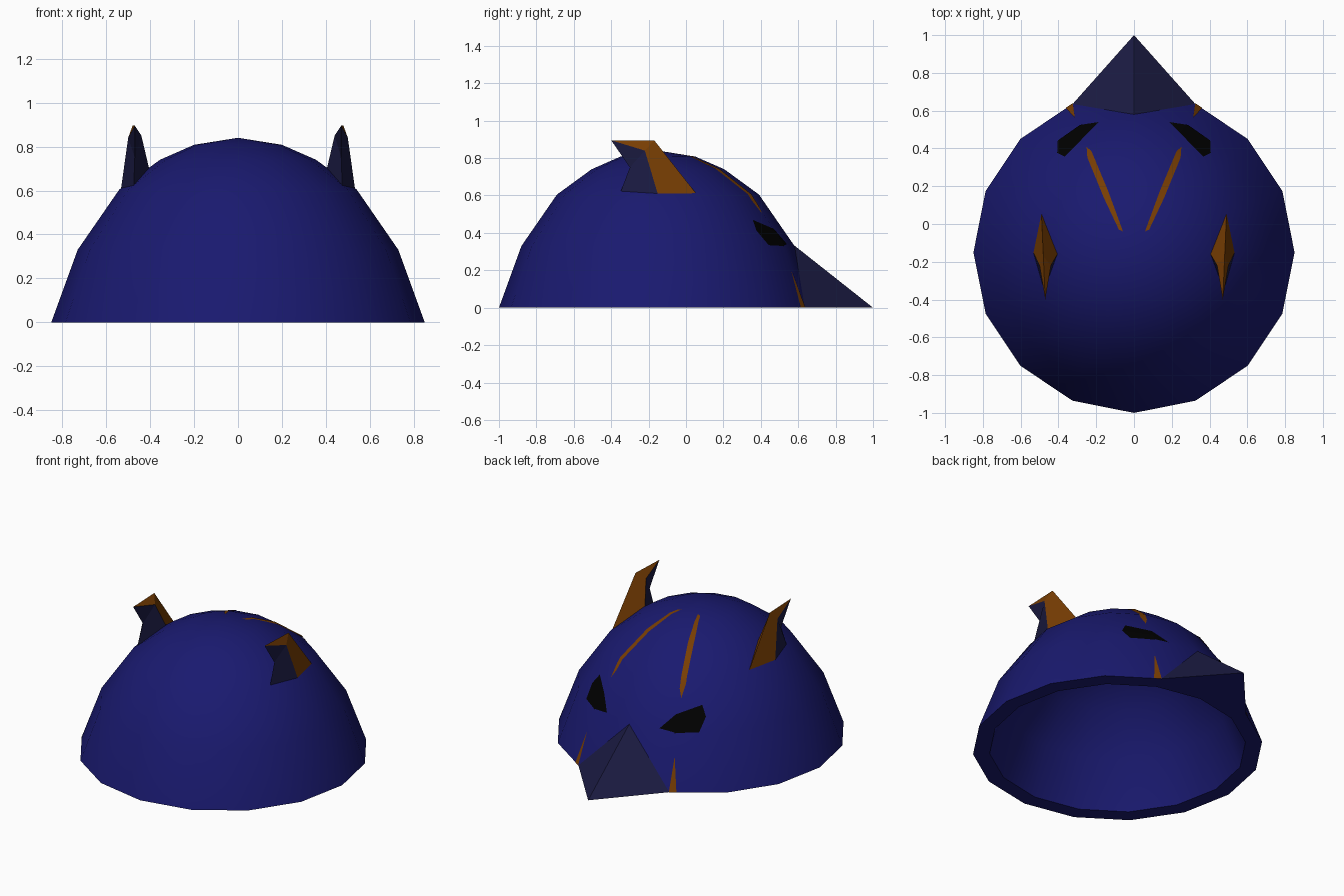
import bpy, bmesh, math
from mathutils import Vector

cube = bpy.data.objects.get("Cube")
if cube:
    bpy.data.objects.remove(cube, do_unlink=True)


def material(name, rgb):
    m = bpy.data.materials.new(name)
    m.use_nodes = True
    m.diffuse_color = (*rgb, 1)
    m.node_tree.nodes["Principled BSDF"].inputs["Base Color"].default_value = (*rgb, 1)
    return m


navy = material("navy", (0.01, 0.01, 0.16))
slate = material("slate", (0.011, 0.011, 0.056))
orange = material("burnt orange", (0.19, 0.048, 0.001))
black = material("black", (0, 0, 0))

CENTRE_Y = -0.15
SEGMENTS = 16
# Radius and height of each dome ring, rim to crown
OUTER = [(0.85, 0), (0.73, 0.33), (0.54, 0.605), (0.355, 0.74), (0.2, 0.808), (0, 0.84)]
INNER = [(r * 0.885, z * 0.885) for r, z in OUTER]


def lathe(profile):
    """Revolve a profile around the dome axis."""
    bm = bmesh.new()
    verts = [bm.verts.new((r, CENTRE_Y, z)) for r, z in profile]
    edges = [bm.edges.new(pair) for pair in zip(verts, verts[1:])]
    bmesh.ops.spin(bm, geom=verts + edges, cent=(0, CENTRE_Y, 0), axis=(0, 0, 1),
                   angle=math.tau, steps=SEGMENTS)
    bmesh.ops.remove_doubles(bm, verts=bm.verts, dist=0.0005)
    bmesh.ops.recalc_face_normals(bm, faces=bm.faces)
    return bm


def finish(name, bm, mats, smooth=False):
    mesh = bpy.data.meshes.new(name)
    bm.to_mesh(mesh)
    bm.free()
    for m in mats:
        mesh.materials.append(m)
    ob = bpy.data.objects.new(name, mesh)
    bpy.context.collection.objects.link(ob)
    if smooth:
        bpy.ops.object.select_all(action="DESELECT")
        ob.select_set(True)
        bpy.context.view_layer.objects.active = ob
        bpy.ops.object.shade_smooth_by_angle(angle=math.radians(35))
    return ob


def solid(name, points, faces, mats, accents):
    """Flat-sided solid; faces listed as accents take the second colour."""
    bm = bmesh.new()
    verts = [bm.verts.new(p) for p in points]
    for number, f in enumerate(faces):
        face = bm.faces.new([verts[i] for i in f])
        face.material_index = int(number in accents)
    bmesh.ops.recalc_face_normals(bm, faces=bm.faces)
    return finish(name, bm, mats)


def marking(name, outline, mat):
    """Trim a copy of the dome skin to a convex outline seen from above."""
    bm = lathe(OUTER)
    for f in bm.faces:
        if f.normal.dot(f.calc_center_median() - Vector((0, CENTRE_Y, 0))) < 0:
            f.normal_flip()
    middle = sum((Vector((x, y, 0)) for x, y in outline), Vector()) / len(outline)
    for (ax, ay), (bx, by) in zip(outline, outline[1:] + outline[:1]):
        a = Vector((ax, ay, 0))
        out = Vector((by - ay, ax - bx, 0))
        if out.dot(middle - a) > 0:
            out.negate()
        bmesh.ops.bisect_plane(bm, geom=bm.verts[:] + bm.edges[:] + bm.faces[:],
                               plane_co=a, plane_no=out, clear_outer=True)
    for v in bm.verts:
        away = Vector((v.co.x, v.co.y - CENTRE_Y, v.co.z)).normalized()
        v.co += away * 0.003
        v.co.z = max(v.co.z, 0)
    return finish(name, bm, [mat], smooth=True)


# Hollow dome with a flat rim
finish("dome", lathe(OUTER[::-1] + INNER), [navy], smooth=True)

# Beak: a pyramid seated on the rim, with a navy underside
solid("beak", [(0, 1, 0), (0.325, 0.635, 0), (-0.325, 0.635, 0), (0, 0.58, 0.332)],
      [(0, 1, 3), (0, 3, 2), (0, 2, 1), (1, 2, 3)], [slate, navy], accents={2})

# Ears: diamond base, raked middle section and a swept tip, orange behind
EAR = [(0.475, -0.355, 0.605), (0.533, -0.15, 0.605), (0.49, 0.055, 0.61), (0.40, -0.15, 0.68),
       (0.47, -0.30, 0.75), (0.50, -0.22, 0.84), (0.48, -0.17, 0.895), (0.44, -0.22, 0.85),
       (0.47, -0.40, 0.895)]
EAR_FACES = [(i, (i + 1) % 4, (i + 1) % 4 + 4, i + 4) for i in range(4)]
EAR_FACES += [(i + 4, (i + 1) % 4 + 4, 8) for i in range(4)] + [(3, 2, 1, 0)]

# Painted shapes as top-down outlines on the model's left
EYE = [(0.187, 0.537), (0.285, 0.522), (0.402, 0.44), (0.405, 0.375), (0.365, 0.355)]
STRIPE = [(0.058, -0.04), (0.08, -0.03), (0.16, 0.14), (0.246, 0.35), (0.25, 0.405),
          (0.225, 0.385), (0.135, 0.17)]
CHEEK = [(0.312, 0.56), (0.325, 0.65), (0.368, 0.62)]

for side, sign in (("left", 1), ("right", -1)):
    solid(side + "_ear", [(x * sign, y, z) for x, y, z in EAR], EAR_FACES,
          [slate, orange], accents={1, 2, 5, 6})
    for part, outline, mat in (("eye", EYE, black), ("brow_stripe", STRIPE, orange),
                               ("cheek_mark", CHEEK, orange)):
        marking(side + "_" + part, [(x * sign, y) for x, y in outline], mat)
